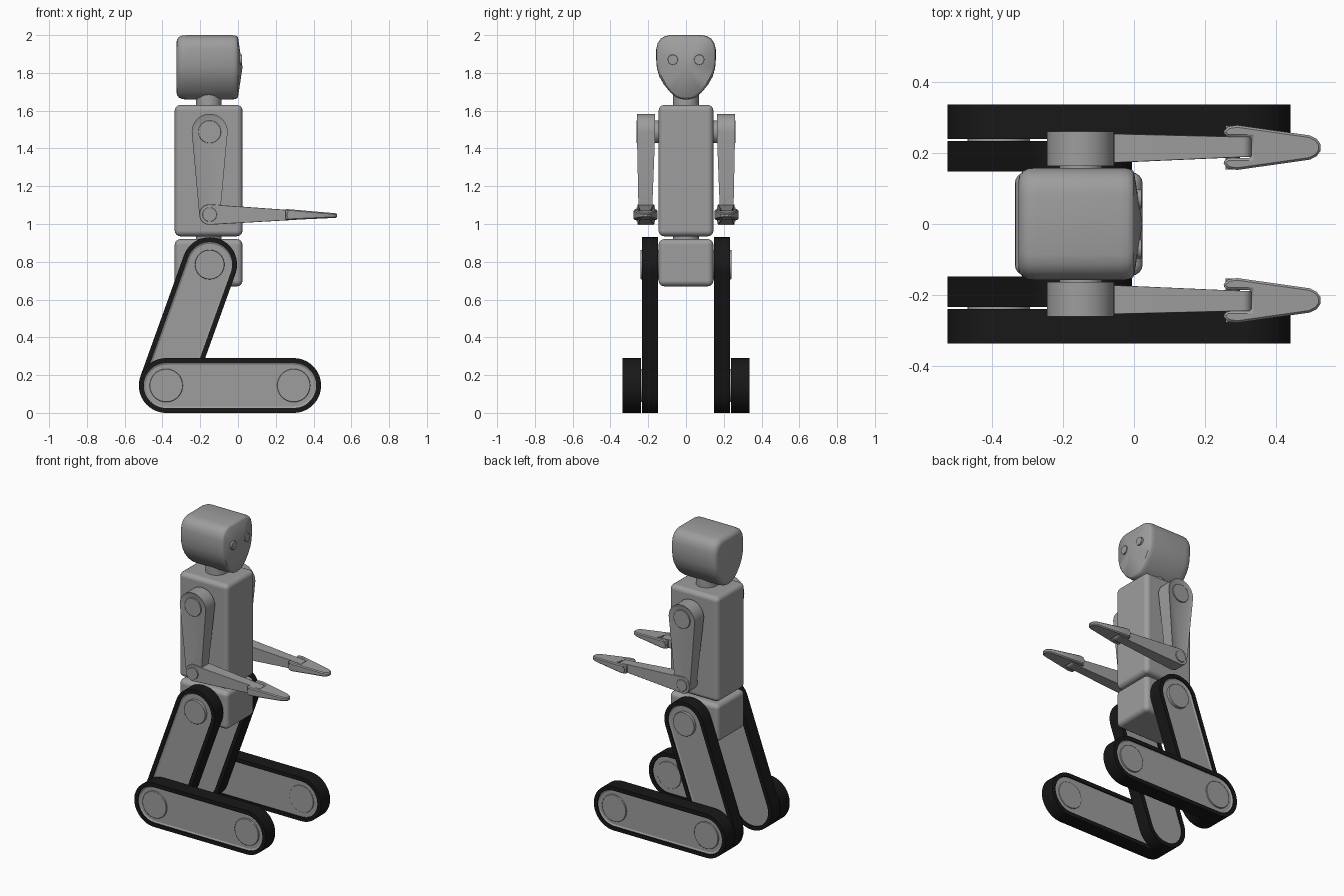
import bpy, bmesh
from math import pi, sin, cos, atan2, radians

if "Cube" in bpy.data.objects:
    bpy.data.objects.remove(bpy.data.objects["Cube"])


def material(name, v):
    m = bpy.data.materials.new(name)
    m.diffuse_color = (v, v, v, 1)
    m.use_nodes = True
    m.node_tree.nodes["Principled BSDF"].inputs["Base Color"].default_value = m.diffuse_color
    return m


dark = material("dark_rubber", 0.009)
grey = material("grey_metal", 0.34)


def finish(name, bm, bevel=0, segs=3, mirror=False, mat=grey, angle=30):
    bmesh.ops.recalc_face_normals(bm, faces=bm.faces)
    me = bpy.data.meshes.new(name)
    bm.to_mesh(me)
    bm.free()
    me.shade_smooth()
    me.set_sharp_from_angle(angle=radians(angle))
    me.materials.append(mat)
    ob = bpy.data.objects.new(name, me)
    bpy.context.collection.objects.link(ob)
    if bevel:
        b = ob.modifiers.new("bevel", 'BEVEL')
        b.width, b.segments, b.limit_method = bevel, segs, 'ANGLE'
        b.angle_limit = radians(40)
        b.harden_normals = segs > 1
    if mirror:
        m = ob.modifiers.new("mirror", 'MIRROR')
        m.use_axis = (False, True, False)
        m.use_mirror_merge = False


def box(name, lo, hi, bevel):
    bm = bmesh.new()
    bmesh.ops.create_cube(bm, size=1)
    for v in bm.verts:
        v.co = [l + (c + 0.5) * (h - l) for l, h, c in zip(lo, hi, v.co)]
    finish(name, bm, bevel, 4)


def cyl(name, axis, c, r, lo, hi, mirror=False, bevel=0.0, n=40):
    """Cylinder along an axis; c holds the two other coordinates."""
    bm = bmesh.new()
    bmesh.ops.create_cone(bm, cap_ends=True, segments=n, radius1=r, radius2=r, depth=hi - lo)
    for v in bm.verts:
        a, b, t = v.co.x + c[0], v.co.y + c[1], v.co.z + (lo + hi) / 2
        v.co = {'x': (t, a, b), 'y': (a, t, b), 'z': (a, b, t)}[axis]
    finish(name, bm, bevel, 2, mirror)


def outline(a, b, ra, rb, n=20):
    """Capsule outline in xz round two centres: half circle at a, then at b."""
    d = atan2(b[1] - a[1], b[0] - a[0])
    pts = []
    for (cx, cz), r, s in ((a, ra, d + pi / 2), (b, rb, d - pi / 2)):
        pts += [(cx + r * cos(s + pi * i / n), cz + r * sin(s + pi * i / n)) for i in range(n + 1)]
    return pts


def link(name, a, b, ra, rb, ya, yb, bevel=0.0, rim=0.0):
    """Tapered bar with rounded ends on both body sides; rim sinks a panel in its outer face."""
    pts = outline(a, b, ra, rb)
    h = len(pts) // 2
    bm = bmesh.new()
    sides = []
    for k in (0, 1):
        vs = [bm.verts.new((x, (ya if i < h else yb)[k], z)) for i, (x, z) in enumerate(pts)]
        panel = [bm.faces.new(f) for f in (vs[:h], (vs[0], vs[h - 1], vs[h], vs[-1]), vs[h:])]
        sides.append(vs)
    p, q = sides
    for i in range(len(pts)):
        j = (i + 1) % len(pts)
        bm.faces.new((p[i], p[j], q[j], q[i]))
    if rim:
        bmesh.ops.recalc_face_normals(bm, faces=bm.faces)
        bmesh.ops.inset_region(bm, faces=panel, thickness=rim, use_even_offset=True)
        for v in {v for f in panel for v in f.verts}:
            v.co.y -= 0.006
    finish(name, bm, bevel, 2, True)


def belt(name, a, b, r, t, y0, y1):
    """Closed loop of rubber round two wheels."""
    bm = bmesh.new()
    rings = [[bm.verts.new((x, y, z)) for x, z in outline(a, b, rr, rr, 28)]
             for rr, y in ((r, y0), (r, y1), (r - t, y1), (r - t, y0))]
    n = len(rings[0])
    for k in range(4):
        p, q = rings[k], rings[(k + 1) % 4]
        for i in range(n):
            j = (i + 1) % n
            bm.faces.new((p[i], p[j], q[j], q[i]))
    finish(name, bm, 0, 1, True, dark)


# head: face outline lofted along x, with a shallow pointed front
half = [(0.0, 2.0), (0.085, 2.0), (0.112, 1.994), (0.135, 1.98), (0.15, 1.957), (0.158, 1.925),
        (0.158, 1.87), (0.154, 1.825), (0.141, 1.78), (0.117, 1.738), (0.084, 1.698),
        (0.052, 1.671), (0.027, 1.661), (0.0, 1.659)]
face = half + [(-y, z) for y, z in half[-2:0:-1]]
bm = bmesh.new()
loops = [[bm.verts.new((x, y * s, 1.83 + (z - 1.83) * s)) for y, z in face]
         for x, s in ((-0.325, 0.80), (-0.322, 0.87), (-0.313, 0.94), (-0.297, 0.985), (-0.27, 1.0),
                      (-0.035, 1.0), (-0.018, 0.99), (-0.006, 0.965), (0.0, 0.925))]
n = len(face)
for p, q in zip(loops, loops[1:]):
    for i in range(n):
        bm.faces.new((p[i], p[(i + 1) % n], q[(i + 1) % n], q[i]))
bm.faces.new(loops[0])
tip = bm.verts.new((0.024, 0, 1.83))
for i in range(n):
    bm.faces.new((loops[-1][i], loops[-1][(i + 1) % n], tip))
finish("head", bm, angle=35)
cyl("eye", 'x', (0.07, 1.87), 0.027, -0.01, 0.022, True, 0.003, 24)

# body
cyl("neck", 'z', (-0.155, 0), 0.068, 1.6, 1.72)
box("torso", (-0.335, -0.145, 0.935), (0.024, 0.145, 1.63), 0.03)
cyl("waist", 'z', (-0.155, 0), 0.068, 0.88, 0.97)
box("pelvis", (-0.335, -0.145, 0.67), (0.024, 0.145, 0.92), 0.03)

# arms
shoulder, elbow, wrist = (-0.15, 1.488), (-0.15, 1.05), (0.305, 1.047)
link("upper_arm", shoulder, elbow, 0.095, 0.055, (0.163, 0.26), (0.18, 0.251), 0, 0.016)
cyl("shoulder_axle", 'y', shoulder, 0.06, 0.13, 0.262, True, 0.003)
link("forearm", elbow, wrist, 0.054, 0.025, (0.168, 0.256), (0.188, 0.245), 0.003)
cyl("elbow_pin", 'y', elbow, 0.038, 0.164, 0.262, True, 0.003)

# hand: forked at the wrist, thinner towards the tip
side = [(0.33, 0.03), (0.265, 0.03), (0.248, 0.042), (0.265, 0.059), (0.29, 0.063),
        (0.495, 0.034), (0.514, 0.024), (0.525, 0.009)]
plan = side + [(x, -y) for x, y in reversed(side)]
bm = bmesh.new()
top, low = [[bm.verts.new((x, 0.215 + y, 1.05 + k * (0.03 - 0.018 * (x - 0.25) / 0.27)
                           - 0.02 * (x - 0.25))) for x, y in plan] for k in (1, -1)]
bm.faces.new(top)
bm.faces.new(low)
for i in range(len(plan)):
    j = (i + 1) % len(plan)
    bm.faces.new((top[i], top[j], low[j], low[i]))
finish("hand", bm, 0.006, 1, True)
cyl("wrist_pin", 'y', (0.278, 1.047), 0.02, 0.153, 0.277, True)

# tracked legs
hip, knee, foot = (-0.15, 0.785), (-0.38, 0.145), (0.295, 0.145)
for part, a, b, y0, y1 in (("thigh", hip, knee, 0.147, 0.234),
                           ("lower_leg", knee, foot, 0.239, 0.336)):
    belt(part + "_track", a, b, 0.145, 0.026, y0, y1)
    ys = (y0 + 0.008, y1 - 0.006)
    link(part + "_core", a, b, 0.12, 0.12, ys, ys, 0, 0.01)
cyl("hip_wheel", 'y', hip, 0.078, 0.13, 0.241, True, 0.003)
cyl("knee_wheel", 'y', knee, 0.088, 0.2, 0.334, True, 0.004)
cyl("foot_wheel", 'y', foot, 0.088, 0.241, 0.334, True, 0.004)
